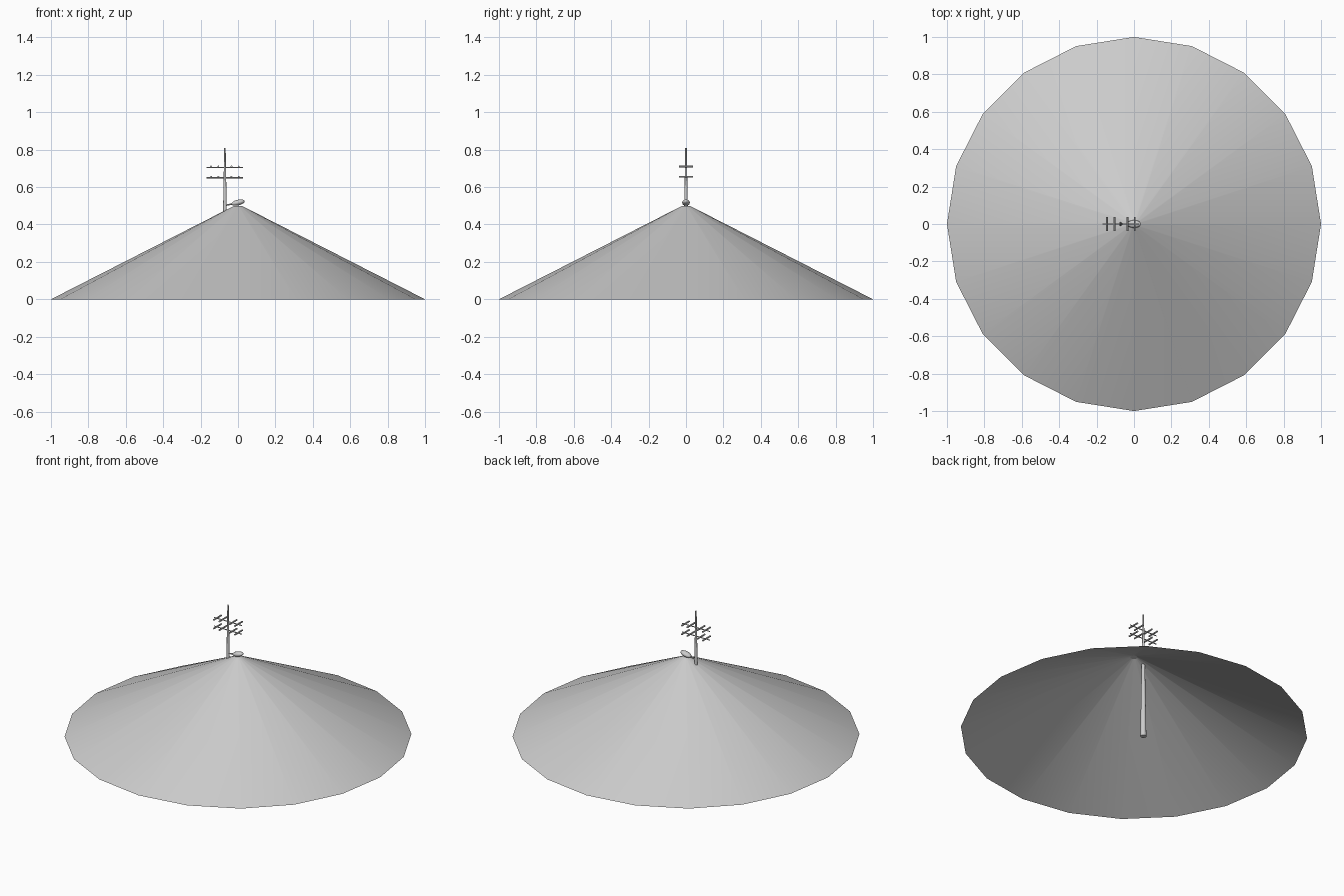
import bpy
import math
from mathutils import Vector

cube = bpy.data.objects.get("Cube")
if cube:
    bpy.data.objects.remove(cube, do_unlink=True)

grey = bpy.data.materials.new("light grey")
grey.use_nodes = True
grey.diffuse_color = (0.6, 0.6, 0.6, 1)
grey.node_tree.nodes["Principled BSDF"].inputs["Base Color"].default_value = (0.6, 0.6, 0.6, 1)


def finish(name, angle=40):
    obj = bpy.context.object
    obj.name = name
    obj.data.materials.append(grey)
    bpy.ops.object.shade_smooth_by_angle(angle=math.radians(angle))
    return obj


def rod(name, start, end, r1, r2, sides=8):
    a, b = Vector(start), Vector(end)
    bpy.ops.mesh.primitive_cone_add(vertices=sides, radius1=r1, radius2=r2,
                                    depth=(b - a).length, location=(a + b) / 2,
                                    rotation=(b - a).to_track_quat("Z", "Y").to_euler())
    return finish(name)


# Hill: open-bottomed cone with a small flat top
bpy.ops.mesh.primitive_cone_add(vertices=20, radius1=1, radius2=0.02, depth=0.5,
                                end_fill_type="NOTHING", location=(0, 0, 0.25))
finish("hill")
bpy.ops.mesh.primitive_circle_add(vertices=20, radius=0.02, fill_type="NGON",
                                  location=(0, 0, 0.5))
finish("hill_top")

# Tapered mast, running down through the hill to the ground
px = -0.07
rod("mast", (px, 0, 0), (px, 0, 0.81), 0.018, 0.004, 12)

# Two crossarms, each carrying four short cross rods
for level, z in (("lower", 0.65), ("upper", 0.705)):
    rod(level + "_crossarm", (px - 0.098, 0, z), (px + 0.098, 0, z), 0.003, 0.003)
    for i, dx in enumerate((-0.074, -0.035, 0.035, 0.074)):
        rod(f"{level}_cross_rod_{i + 1}", (px + dx, -0.038, z + 0.005),
            (px + dx, 0.038, z + 0.005), 0.005, 0.005)

# Lamp on a short bracket
rod("lamp_bracket", (px, 0, 0.502), (-0.02, 0, 0.512), 0.004, 0.004)
bpy.ops.mesh.primitive_uv_sphere_add(segments=16, ring_count=8, radius=1,
                                     location=(0, 0, 0.517),
                                     rotation=(0, math.radians(-14), 0))
bpy.context.object.scale = (0.037, 0.021, 0.015)
finish("lamp_head")
